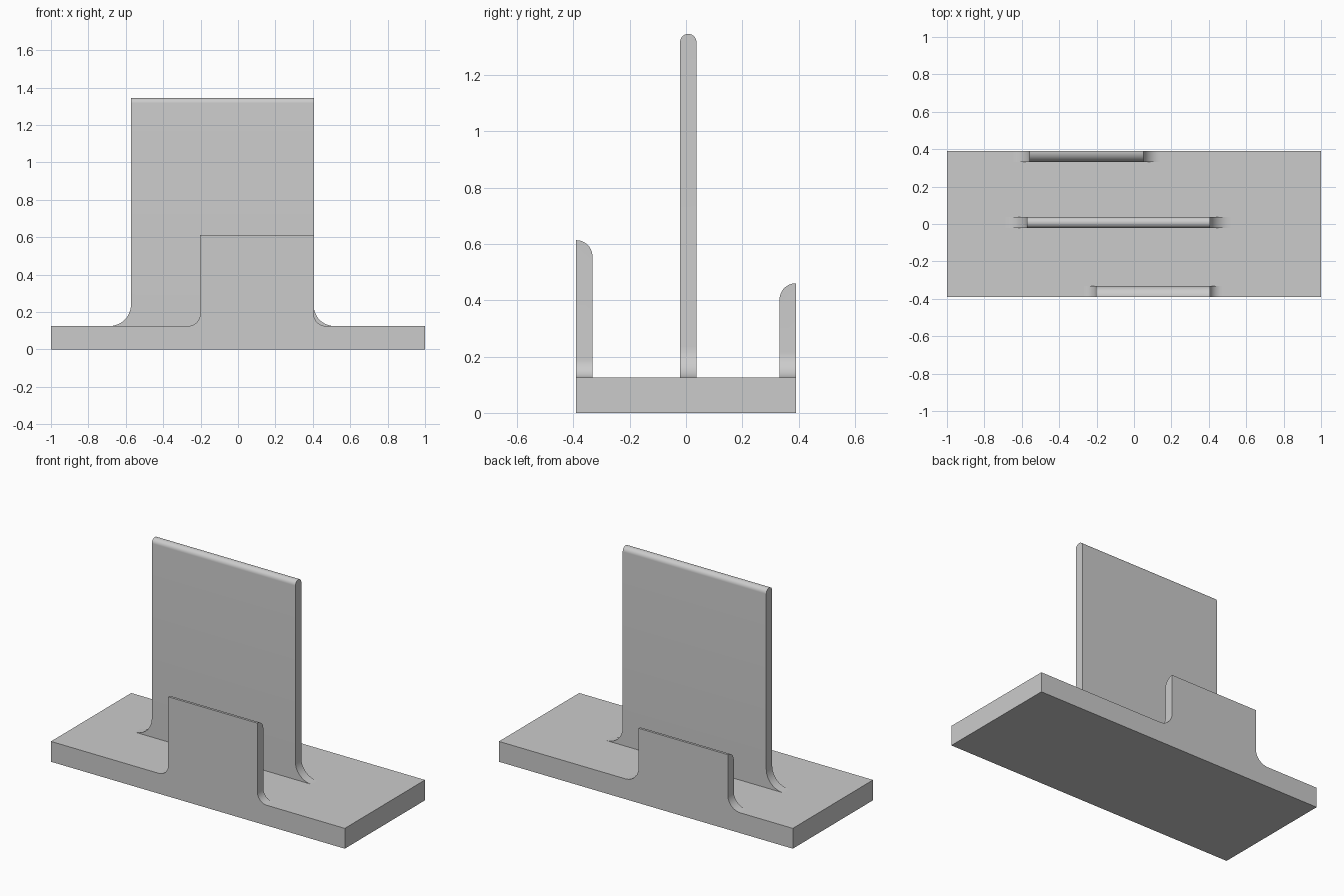
import bpy
import bmesh
from math import sin, cos, pi, radians

if "Cube" in bpy.data.objects:
    bpy.data.objects.remove(bpy.data.objects["Cube"])

grey = bpy.data.materials.new("plain_grey")
grey.use_nodes = True
GREY = (0.6, 0.6, 0.6, 1)
grey.diffuse_color = GREY
grey.node_tree.nodes["Principled BSDF"].inputs["Base Color"].default_value = GREY

BASE_TOP = 0.125
HALF_DEPTH = 0.39
THICK = 0.058
STEPS = 12


def finish(name, bm):
    bmesh.ops.recalc_face_normals(bm, faces=bm.faces)
    mesh = bpy.data.meshes.new(name)
    bm.to_mesh(mesh)
    bm.free()
    mesh.materials.append(grey)
    obj = bpy.data.objects.new(name, mesh)
    bpy.context.collection.objects.link(obj)
    bpy.ops.object.select_all(action="DESELECT")
    obj.select_set(True)
    bpy.context.view_layer.objects.active = obj
    bpy.ops.object.shade_smooth_by_angle(angle=radians(30))
    return obj


def panel(name, x0, x1, y0, top, fillet_left, fillet_right, rounded):
    """Upright plate with flared feet; 'rounded' lists the y of each top edge to round."""
    def flare(x, side, r):
        # Concave quarter circle running from the base up to the plate edge
        return [(x + side * r * (1 - sin(a)), BASE_TOP + r * (1 - cos(a)))
                for a in (pi / 2 * i / STEPS for i in range(STEPS + 1))]

    outline = flare(x1, 1, fillet_right) + [(x1, top), (x0, top)]
    outline += reversed(flare(x0, -1, fillet_left))
    bm = bmesh.new()
    face = bm.faces.new([bm.verts.new((x, y0, z)) for x, z in outline])
    new = bmesh.ops.extrude_face_region(bm, geom=[face])["geom"]
    bmesh.ops.translate(bm, vec=(0, THICK, 0),
                        verts=[v for v in new if isinstance(v, bmesh.types.BMVert)])
    bmesh.ops.recalc_face_normals(bm, faces=bm.faces)

    # Round the chosen long top edges
    edges = [e for e in bm.edges if all(v.co.z > top - 1e-4 for v in e.verts)
             and any(all(abs(v.co.y - y) < 1e-4 for v in e.verts) for y in rounded)]
    radius = THICK / len(rounded) - 0.0005
    bmesh.ops.bevel(bm, geom=edges, offset=radius, segments=10, profile=0.5,
                    affect="EDGES")
    # The underside rests on the base, so it is left open
    under = [f for f in bm.faces if all(v.co.z < BASE_TOP + 1e-4 for v in f.verts)]
    bmesh.ops.delete(bm, geom=under, context="FACES_ONLY")
    return finish(name, bm)


# Base slab
bm = bmesh.new()
bmesh.ops.create_cube(bm, size=1)
for v in bm.verts:
    v.co = (v.co.x * 2, v.co.y * 2 * HALF_DEPTH, (v.co.z + 0.5) * BASE_TOP)
finish("base_slab", bm)

# Front and back plates are rounded on the inner edge, the middle one on both
front_y, mid_y, back_y = -HALF_DEPTH, -0.021, HALF_DEPTH - THICK
panel("front_plate", -0.202, 0.405, front_y, 0.613, 0.065, 0.065, [front_y + THICK])
panel("middle_plate", -0.572, 0.405, mid_y, 1.345, 0.115, 0.11, [mid_y, mid_y + THICK])
panel("back_plate", -0.558, 0.05, back_y, 0.46, 0.085, 0.09, [back_y])
